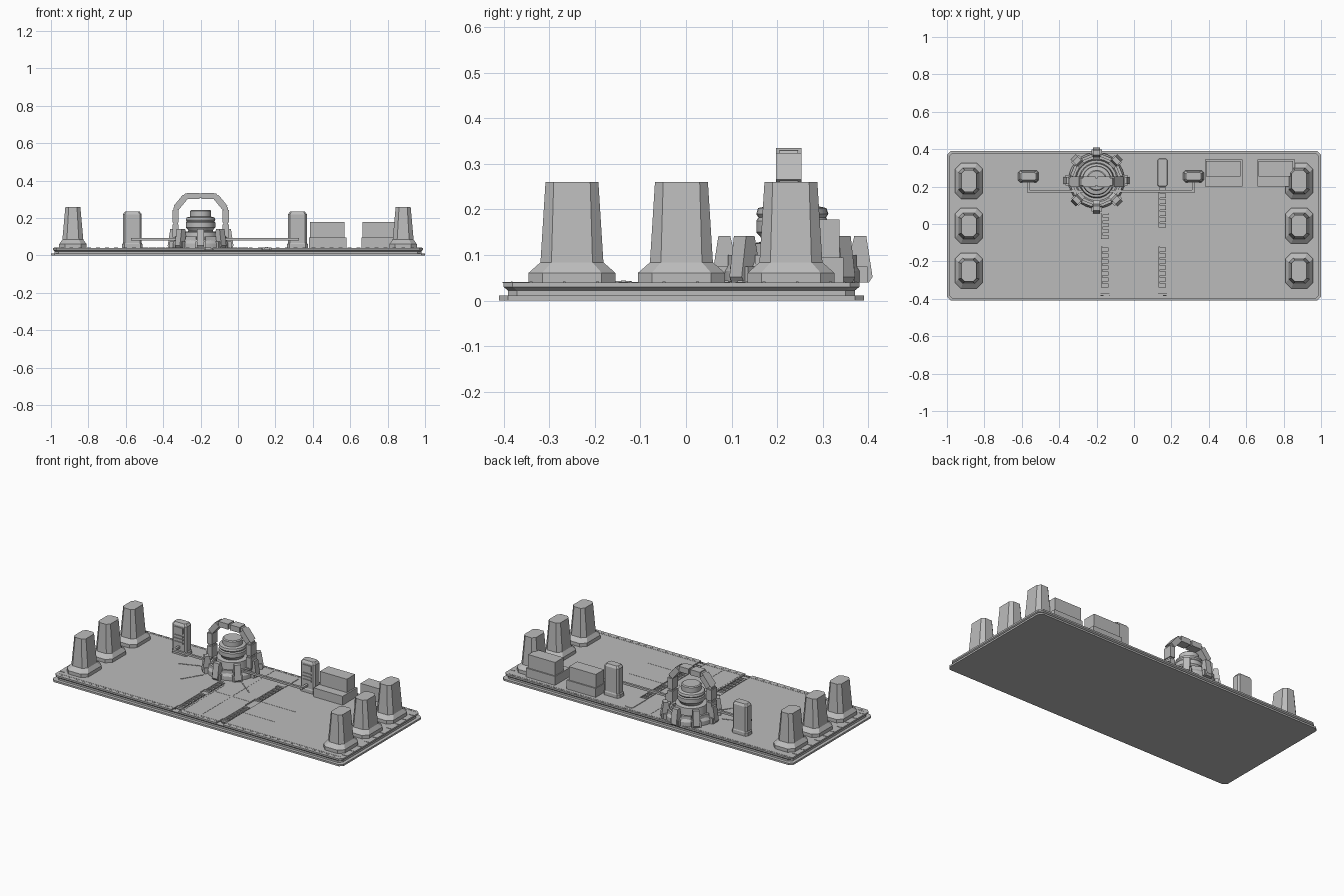
import bpy, bmesh, math
from mathutils import Vector, Matrix

cube = bpy.data.objects.get("Cube")
if cube:
    bpy.data.objects.remove(cube, do_unlink=True)

grey = bpy.data.materials.new("plain_grey")
grey.use_nodes = True
colour = (0.5, 0.5, 0.5, 1)
grey.diffuse_color = colour
grey.node_tree.nodes["Principled BSDF"].inputs["Base Color"].default_value = colour
DECK = 0.04


def finish(name, bm, smooth=False):
    bmesh.ops.recalc_face_normals(bm, faces=bm.faces)
    mesh = bpy.data.meshes.new(name)
    bm.to_mesh(mesh)
    bm.free()
    mesh.materials.append(grey)
    ob = bpy.data.objects.new(name, mesh)
    bpy.context.collection.objects.link(ob)
    if smooth:
        bpy.ops.object.select_all(action='DESELECT')
        ob.select_set(True)
        bpy.context.view_layer.objects.active = ob
        bpy.ops.object.shade_smooth_by_angle(angle=math.radians(30))
    return ob


def add_box(bm, lo, hi, matrix=Matrix()):
    lo, hi = Vector(lo), Vector(hi)
    place = Matrix.Translation((lo + hi) / 2) @ Matrix.Diagonal((hi - lo).to_4d())
    bmesh.ops.create_cube(bm, size=1, matrix=matrix @ place)


def boxes(name, spans):
    bm = bmesh.new()
    for lo, hi in spans:
        add_box(bm, lo, hi)
    return finish(name, bm)


def skin(bm, rings):
    """Join rings of points into a closed solid."""
    rows = [[bm.verts.new(p) for p in ring] for ring in rings]
    n = len(rows[0])
    for a, b in zip(rows, rows[1:]):
        for i in range(n):
            j = (i + 1) % n
            bm.faces.new((a[i], a[j], b[j], b[i]))
    bm.faces.new(rows[0][::-1])
    bm.faces.new(rows[-1])


def tower(name, x, y, sections):
    """Stack chamfered rectangles given as half width, half depth, chamfer, height."""
    rings = []
    for hx, hy, c, z in sections:
        quarter = [(hx, hy - c), (hx - c, hy)]
        pts = quarter + [(-px, py) for px, py in quarter[::-1]]
        pts += [(-px, -py) for px, py in pts]
        rings.append([(x + px, y + py, z) for px, py in pts])
    bm = bmesh.new()
    skin(bm, rings)
    return finish(name, bm)


def lathe(name, x, y, profile, sides=32):
    rings = [[(x + r * math.cos(math.tau * i / sides), y + r * math.sin(math.tau * i / sides), z)
              for i in range(sides)] for r, z in profile]
    bm = bmesh.new()
    skin(bm, rings)
    return finish(name, bm, True)


# Layered platform with two service channels cut in its top
tower("platform_base", 0, -0.01, [(1, 0.4, 0.02, 0), (1, 0.4, 0.02, 0.011)])
tower("platform_core", 0, -0.01, [(0.98, 0.38, 0.02, 0.011), (0.98, 0.38, 0.02, 0.03)])
deck = tower("deck", 0, -0.01, [(0.98, 0.38, 0.02, 0.017), (0.98, 0.38, 0.02, 0.022),
                                (0.99, 0.39, 0.02, 0.03), (0.99, 0.39, 0.02, DECK)])
channels = [(-0.155, -0.41, 0.06), (0.152, -0.41, 0.2)]
cutter = boxes("channel_cutter", [((x - 0.024, a, 0.032), (x + 0.024, b, 0.06))
                                  for x, a, b in channels])
cutter.hide_render = True
cut = deck.modifiers.new("channels", 'BOOLEAN')
cut.object = cutter
cut.solver = 'EXACT'
bpy.context.view_layer.objects.active = deck
bpy.ops.object.modifier_apply(modifier=cut.name)
bpy.data.objects.remove(cutter, do_unlink=True)

# Machinery blocks in the channels
blocks = []
for x, start, stop in [(-0.155, -0.08, 0.05), (-0.155, -0.34, -0.12),
                       (0.152, -0.02, 0.18), (0.152, -0.34, -0.12)]:
    y = start
    while y < stop:
        blocks.append(((x - 0.018, y, 0.031), (x + 0.018, y + 0.022, 0.041)))
        blocks.append(((x - 0.008, y + 0.005, 0.04), (x + 0.008, y + 0.017, 0.044)))
        y += 0.032
    blocks.append(((x - 0.022, start, 0.031), (x - 0.014, stop, 0.043)))
boxes("channel_machinery", blocks)
tower("channel_hatch", 0.152, 0.275, [(0.027, 0.075, 0.008, 0.039), (0.025, 0.073, 0.008, 0.043)])

# Deck seams, rim trims and bolts
seams = []
for x0, y0, x1, y1 in [(0, -0.4, 0, 0.35), (-0.11, -0.06, 0.12, -0.06),
                       (0.18, -0.025, 0.41, -0.025), (0.18, -0.2, 0.4, -0.2),
                       (-0.12, -0.39, -0.12, 0.04), (-0.97, -0.37, 0.97, -0.37),
                       (-0.97, 0.365, 0.97, 0.365)]:
    seams.append(((x0 - 0.002, y0 - 0.002, DECK - 0.001), (x1 + 0.002, y1 + 0.002, DECK + 0.001)))
boxes("deck_seams", seams)
bolts = []
for side in (-1, 1):
    for i in range(10):
        y = -0.34 + i * 0.073
        bolts.append(((side * 0.97 - 0.014, y - 0.003, 0.039), (side * 0.97 + 0.014, y + 0.003, 0.042)))
for i in range(40):
    x = -0.94 + i * 0.048
    for y in (-0.382, 0.373):
        bolts.append(((x - 0.01, y - 0.002, 0.039), (x + 0.01, y + 0.002, 0.0415)))
boxes("deck_bolts", bolts)

# Six tapered pillars along the ends
for side, label in ((-1, "right"), (1, "left")):
    for i, y in enumerate((-0.25, -0.01, 0.23)):
        tower(f"{label}_pillar_{i + 1}", side * 0.883, y,
              [(0.073, 0.095, 0.03, DECK), (0.073, 0.095, 0.03, 0.061),
               (0.056, 0.069, 0.024, 0.084), (0.04, 0.058, 0.018, 0.26)])

# Reactor base and core
RX, RY = -0.2, 0.233
lathe("reactor_base", RX, RY, [(0.15, DECK), (0.15, 0.065), (0.138, 0.085), (0.115, 0.085),
                               (0.108, 0.075), (0.095, 0.075), (0.09, 0.125), (0.062, 0.13)])
lathe("reactor_core", RX, RY, [(0.06, 0.12), (0.07, 0.14), (0.079, 0.15), (0.079, 0.175),
                               (0.074, 0.182), (0.079, 0.19), (0.075, 0.203), (0.056, 0.207),
                               (0.056, 0.238), (0.05, 0.243)])

# Eight wedge clamps around the ring
clamp_profile = [(0.108, 0.04), (0.168, 0.04), (0.176, 0.052), (0.162, 0.142),
                 (0.136, 0.142), (0.126, 0.1), (0.108, 0.09)]
bm = bmesh.new()
for k in range(8):
    spin = Matrix.Translation((RX, RY, 0)) @ Matrix.Rotation(k * math.tau / 8, 4, 'Z')
    skin(bm, [[spin @ Vector((r, w, z)) for r, z in clamp_profile] for w in (-0.019, 0.019)])
    add_box(bm, (0.135, -0.028, DECK), (0.165, 0.028, 0.075), spin)
    half = spin @ Matrix.Rotation(math.tau / 16, 4, 'Z')
    add_box(bm, (0.125, -0.03, 0.07), (0.14, 0.03, 0.1), half)
finish("reactor_clamps", bm)

# Segmented arch over the core
AY = 0.225
arch_path = [(-0.134, 0.09), (-0.134, 0.25), (-0.078, 0.318)]
arch_path += [(-x, z) for x, z in arch_path[::-1]]
bm = bmesh.new()
for (x0, z0), (x1, z1) in zip(arch_path, arch_path[1:]):
    run = Vector((x1 - x0, 0, z1 - z0))
    turn = Matrix.Translation((RX + x0, AY, z0)) @ Matrix.Rotation(-math.atan2(run.z, run.x), 4, 'Y')
    length = run.length
    add_box(bm, (-0.006, -0.02, -0.012), (length + 0.006, 0.02, 0.012), turn)
    count = max(1, round(length / 0.075))
    for i in range(count):
        a, b = i * length / count, (i + 1) * length / count
        add_box(bm, (a + 0.006, -0.028, -0.017), (b - 0.006, 0.028, 0.017), turn)
finish("reactor_arch", bm)

# Control consoles with a screen and vents on the front
for label, x in (("right", -0.565), ("left", 0.318)):
    tower(f"{label}_console", x, 0.255,
          [(0.055, 0.032, 0.012, DECK), (0.055, 0.032, 0.012, 0.06), (0.05, 0.029, 0.01, 0.066),
           (0.05, 0.029, 0.01, 0.22), (0.04, 0.021, 0.008, 0.234)])
    face = [((x - 0.03, 0.221, 0.175), (x + 0.03, 0.228, 0.21))]
    face += [((x - 0.03, 0.221, z), (x + 0.03, 0.228, z + 0.01)) for z in (0.11, 0.13, 0.15)]
    boxes(f"{label}_console_panel", face)

# Feed pipe joining the consoles
boxes("feed_pipe", [((-0.572, 0.168, 0.08), (0.325, 0.182, 0.093)),
                    ((-0.572, 0.168, 0.08), (-0.558, 0.235, 0.093)),
                    ((0.311, 0.168, 0.08), (0.325, 0.235, 0.093))])

# Stepped storage benches
for label, x in (("inner", 0.48), ("outer", 0.76)):
    boxes(f"{label}_bench", [((x - 0.1, 0.2, DECK), (x + 0.1, 0.345, 0.095)),
                             ((x - 0.095, 0.255, 0.095), (x + 0.09, 0.337, 0.178))])

# Dashed cables fanning out on the deck
bm = bmesh.new()
for angle in (200, 238, 322):
    turn = Matrix.Translation((RX, RY, 0)) @ Matrix.Rotation(math.radians(angle), 4, 'Z')
    for i in range(6):
        r = 0.18 + i * 0.024
        add_box(bm, (r, -0.003, 0.039), (r + 0.018, 0.003, 0.043), turn)
finish("deck_cables", bm)
